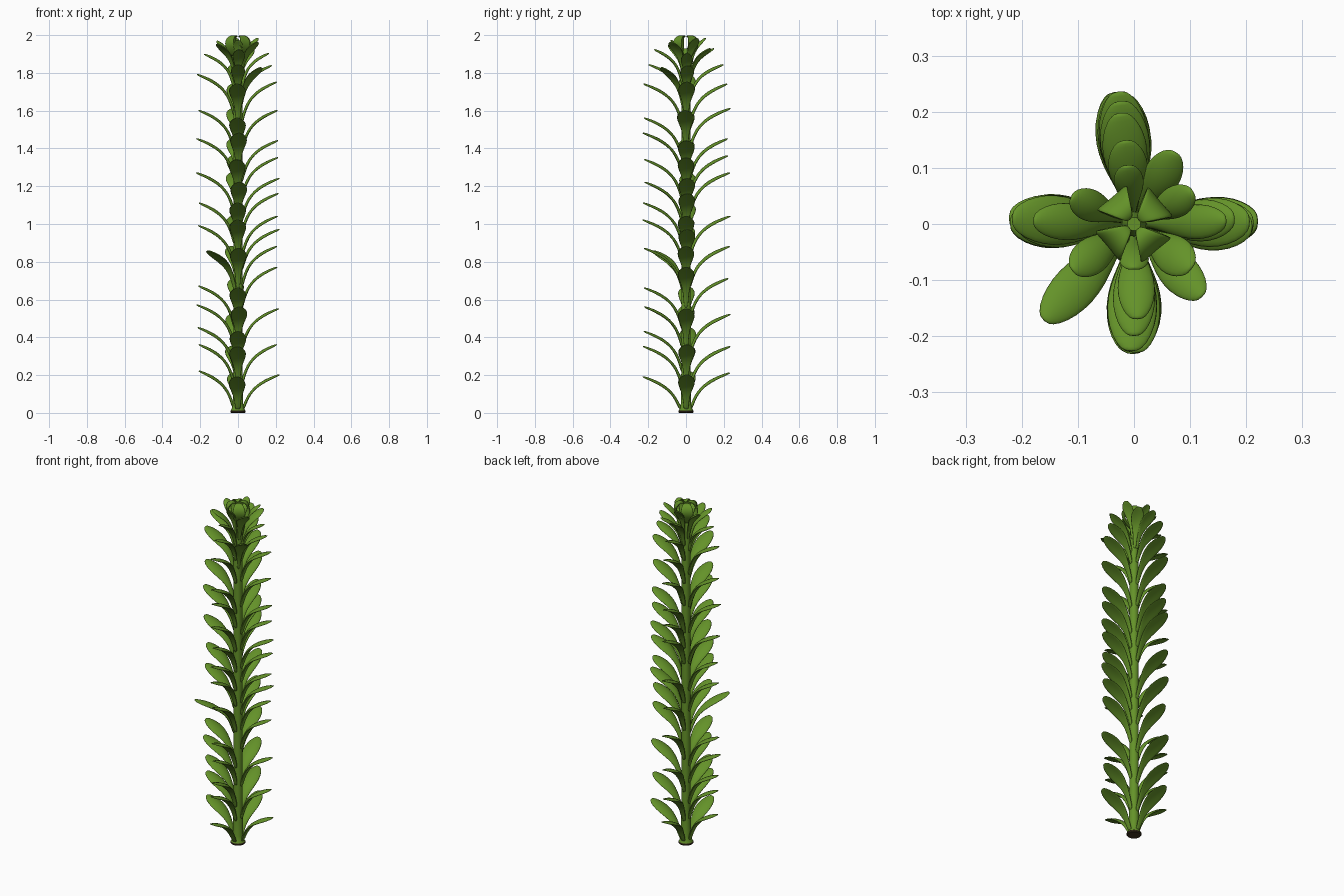
import bpy
import bmesh
import math
import random
from mathutils import Vector

random.seed(4)
if "Cube" in bpy.data.objects:
    bpy.data.objects.remove(bpy.data.objects["Cube"])


def material(name, color):
    mat = bpy.data.materials.new(name)
    mat.use_nodes = True
    mat.diffuse_color = color
    mat.node_tree.nodes["Principled BSDF"].inputs["Base Color"].default_value = color
    return mat


leaf_green = material("leaf green", (0.128, 0.29, 0.022, 1))
cut_brown = material("cut stem brown", (0.05, 0.032, 0.015, 1))

# Leaf outline: distance from stem, drop below tip, half width, half thickness
LEAF = [
    (0.018, -0.220, 0.010, 0.008),
    (0.027, -0.185, 0.013, 0.008),
    (0.038, -0.150, 0.016, 0.008),
    (0.053, -0.116, 0.021, 0.008),
    (0.073, -0.086, 0.030, 0.007),
    (0.100, -0.058, 0.042, 0.007),
    (0.135, -0.034, 0.049, 0.007),
    (0.172, -0.016, 0.044, 0.006),
    (0.202, -0.005, 0.029, 0.005),
    (0.216, 0.000, 0.011, 0.003),
]
# Young leaf closing over the growing tip
BUD = [
    (0.012, -0.120, 0.012, 0.006),
    (0.036, -0.090, 0.026, 0.007),
    (0.055, -0.055, 0.038, 0.008),
    (0.054, -0.026, 0.036, 0.008),
    (0.040, -0.006, 0.026, 0.007),
    (0.022, 0.000, 0.014, 0.005),
    (0.010, -0.010, 0.006, 0.003),
]
SIDES = 10


def add_leaf(bm, angle, tip_z, reach=0.216, width=1.0, height=1.0, outline=LEAF):
    """Loft a lens-shaped tube with drooping edges along the leaf outline."""
    start = outline[0][0]
    k = (reach - start) / (outline[-1][0] - start)
    out = Vector((math.cos(angle), math.sin(angle), 0))
    side = Vector((-out.y, out.x, 0))
    path = [out * (start + (r - start) * k) + Vector((0, 0, max(0.02, tip_z + d * height)))
            for r, d, w, t in outline]
    rings = []
    for i, (r, d, w, t) in enumerate(outline):
        tangent = path[min(i + 1, len(path) - 1)] - path[max(i - 1, 0)]
        normal = tangent.cross(side).normalized()
        ring = []
        for j in range(SIDES):
            a = math.tau * j / SIDES
            lift = t * math.sin(a) - 0.2 * w * math.cos(a) ** 2
            ring.append(bm.verts.new(path[i] + side * (w * width * math.cos(a)) + normal * lift))
        rings.append(ring)
    for low, high in zip(rings, rings[1:]):
        for j in range(SIDES):
            n = (j + 1) % SIDES
            bm.faces.new((low[j], low[n], high[n], high[j]))
    bm.faces.new(rings[0][::-1])
    bm.faces.new(rings[-1])


def finish(bm, name, mat, levels=1):
    bmesh.ops.recalc_face_normals(bm, faces=bm.faces)
    mesh = bpy.data.meshes.new(name)
    bm.to_mesh(mesh)
    bm.free()
    obj = bpy.data.objects.new(name, mesh)
    bpy.context.collection.objects.link(obj)
    mesh.materials.append(mat)
    mesh.shade_smooth()
    if levels:
        sub = obj.modifiers.new("smooth", "SUBSURF")
        sub.levels = sub.render_levels = levels
    return obj


def lathe(name, profile, mat, sides=20):
    bm = bmesh.new()
    rings = [[bm.verts.new((r * math.cos(math.tau * j / sides), r * math.sin(math.tau * j / sides), z))
              for j in range(sides)] for r, z in profile]
    for low, high in zip(rings, rings[1:]):
        for j in range(sides):
            n = (j + 1) % sides
            bm.faces.new((low[j], low[n], high[n], high[j]))
    bm.faces.new(rings[0][::-1])
    bm.faces.new(rings[-1])
    obj = finish(bm, name, mat, 0)
    bpy.context.view_layer.objects.active = obj
    obj.select_set(True)
    bpy.ops.object.shade_smooth_by_angle(angle=math.radians(40))
    obj.select_set(False)


# Stem and its cut end
lathe("stem", [(0.038, 0.011), (0.032, 0.026), (0.027, 0.05), (0.025, 0.2),
               (0.024, 1.6), (0.022, 1.88), (0.012, 1.93)], leaf_green)
lathe("cut_end", [(0.036, 0), (0.040, 0.004), (0.040, 0.010), (0.036, 0.014)], cut_brown)

# Four rows of leaves: heading in degrees, reach, tip heights
ROWS = {
    "right_side_leaves": (178, 0.219, [0.22, 0.36, 0.45, 0.57, 0.67, 0.99, 1.11, 1.27, 1.45, 1.6, 1.79]),
    "left_side_leaves": (0, 0.218, [0.2, 0.36, 0.55, 0.77, 0.88, 0.97, 1.04, 1.16, 1.24, 1.35,
                                    1.44, 1.6, 1.75]),
    "front_leaves": (270, 0.231, [0.19, 0.35, 0.43, 0.56, 0.66, 0.87, 1.02, 1.11, 1.22,
                                  1.34, 1.48, 1.56, 1.74]),
    "back_leaves": (97, 0.233, [0.21, 0.35, 0.52, 0.71, 0.88, 1.04, 1.27, 1.36, 1.45, 1.61, 1.74]),
}
for name, (heading, reach, tips) in ROWS.items():
    bm = bmesh.new()
    for z in tips:
        add_leaf(bm, math.radians(heading + random.uniform(-2, 2)), z + 0.003,
                 reach + random.uniform(-0.012, 0.006))
    finish(bm, name, leaf_green)

# Odd leaves growing between the rows: heading, tip height, reach, width
bm = bmesh.new()
for heading, z, reach, width in [(227, 0.86, 0.236, 0.9), (313, 1.83, 0.178, 0.8)]:
    add_leaf(bm, math.radians(heading), z, reach, width)
finish(bm, "diagonal_leaves", leaf_green)

# Crown of shorter, steeper leaves
CROWN = [(178, 1.9, 0.18, 0.75), (3, 1.84, 0.18, 0.85), (2, 1.905, 0.165, 0.7),
         (270, 1.845, 0.2, 0.85), (272, 1.925, 0.17, 0.75), (97, 1.845, 0.2, 0.9),
         (96, 1.93, 0.15, 0.8), (60, 1.93, 0.148, 0.75), (28, 1.985, 0.12, 0.65),
         (157, 1.97, 0.122, 0.65), (217, 1.955, 0.138, 0.75), (322, 1.965, 0.13, 0.8),
         (97, 1.985, 0.105, 0.6), (270, 1.975, 0.08, 0.6)]
bm = bmesh.new()
for heading, z, reach, width in CROWN:
    add_leaf(bm, math.radians(heading), z, reach, width, 0.85)
finish(bm, "crown_leaves", leaf_green)

# Curled young leaves at the very top
bm = bmesh.new()
for i in range(4):
    add_leaf(bm, math.radians(40 + 90 * i), 1.997, 0.010, outline=BUD)
finish(bm, "tip_bud", leaf_green)
